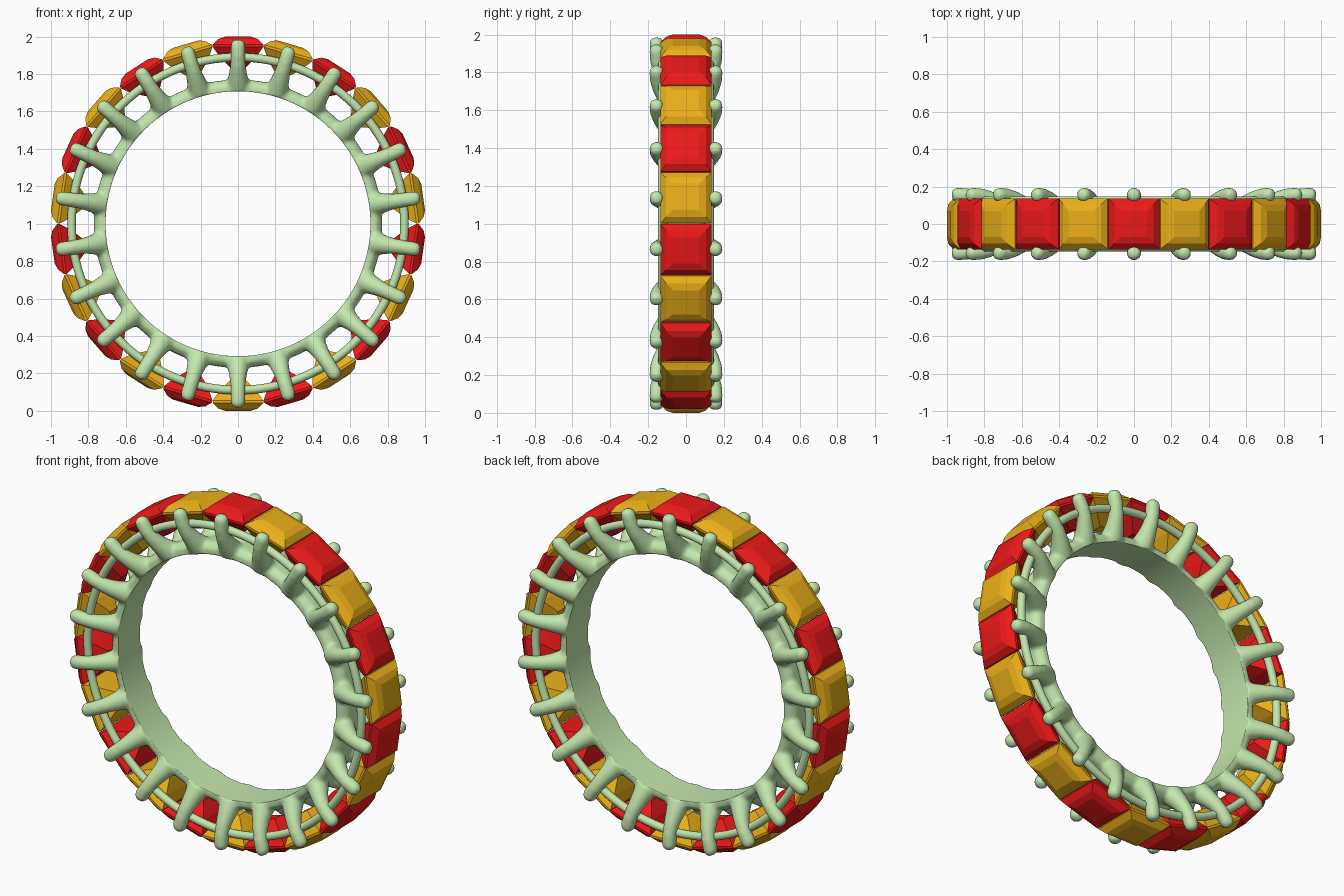
import bpy, bmesh, math
from mathutils import Matrix

if "Cube" in bpy.data.objects:
    bpy.data.objects.remove(bpy.data.objects["Cube"])

N = 22            # stones around the ring
CZ = 1.0          # ring centre height
col = bpy.context.collection


def material(name, rgb):
    m = bpy.data.materials.new(name)
    m.diffuse_color = (*rgb, 1)
    m.use_nodes = True
    m.node_tree.nodes["Principled BSDF"].inputs["Base Color"].default_value = m.diffuse_color
    return m


metal = material("pale_green_metal", (0.55, 0.80, 0.42))
red = material("red_stone", (0.85, 0.01, 0.01))
amber = material("amber_stone", (0.83, 0.43, 0.01))


def polar(r, y, a):
    return (r * math.sin(a), y, CZ + r * math.cos(a))


def lathe(bm, profile, seg):
    """Sweep a closed (radius, y) profile around the ring axis."""
    rings = [[bm.verts.new(polar(r, y, 2 * math.pi * i / seg)) for r, y in profile]
             for i in range(seg)]
    n = len(profile)
    for i in range(seg):
        a, b = rings[i], rings[(i + 1) % seg]
        for j in range(n):
            k = (j + 1) % n
            bm.faces.new((a[j], a[k], b[k], b[j]))
    bmesh.ops.recalc_face_normals(bm, faces=bm.faces)


# Splayed claw legs: one curve with a tapered spline per claw
LEG = [(0.715, 0.045, 0.066), (0.76, 0.078, 0.060), (0.80, 0.108, 0.050),
       (0.85, 0.137, 0.042), (0.90, 0.152, 0.040), (0.955, 0.156, 0.040),
       (0.972, 0.156, 0.035), (0.985, 0.156, 0.020)]
cu = bpy.data.curves.new("legs", 'CURVE')
cu.dimensions = '3D'
cu.bevel_depth = 1.0
cu.bevel_resolution = 4
cu.use_fill_caps = True
for i in range(N):
    for side in (-1, 1):
        sp = cu.splines.new('POLY')
        sp.points.add(len(LEG) - 1)
        for p, (r, y, rad) in zip(sp.points, LEG):
            p.co = (*polar(r, side * y, 2 * math.pi * i / N), 1)
            p.radius = rad
legs = bpy.data.objects.new("legs", cu)
col.objects.link(legs)
bpy.context.view_layer.update()
leg_mesh = bpy.data.meshes.new_from_object(
    legs.evaluated_get(bpy.context.evaluated_depsgraph_get()))
bpy.data.objects.remove(legs)

# Inner band joined with the legs, fused by voxel remesh and smoothing
bm = bmesh.new()
lathe(bm, [(0.68, -0.10), (0.74, -0.10), (0.77, -0.07),
           (0.77, 0.07), (0.74, 0.10), (0.68, 0.10)], 132)
bm.from_mesh(leg_mesh)
bmesh.ops.remove_doubles(bm, verts=bm.verts, dist=0.0001)
me = bpy.data.meshes.new("band_and_claws")
bm.to_mesh(me)
bm.free()
setting = bpy.data.objects.new("band_and_claws", me)
col.objects.link(setting)
rm = setting.modifiers.new("fuse", 'REMESH')
rm.mode = 'VOXEL'
rm.voxel_size = 0.011
sm = setting.modifiers.new("soften", 'SMOOTH')
sm.factor = 0.5
sm.iterations = 8
bpy.context.view_layer.update()
fused = bpy.data.meshes.new_from_object(
    setting.evaluated_get(bpy.context.evaluated_depsgraph_get()))
setting.modifiers.clear()
setting.data = fused

# Flatten the finger hole to a true cylinder
for v in fused.vertices:
    x, z = v.co.x, v.co.z - CZ
    r = math.hypot(x, z)
    if r < 0.708:
        v.co.x, v.co.z = x * 0.708 / r, CZ + z * 0.708 / r
fused.materials.clear()
fused.materials.append(metal)
fused.polygons.foreach_set("use_smooth", [True] * len(fused.polygons))

# Round wire rails, front and back
for name, y in (("front_rail", -0.125), ("back_rail", 0.125)):
    bm = bmesh.new()
    lathe(bm, [(0.89 + 0.023 * math.cos(t * math.pi / 6), y + 0.023 * math.sin(t * math.pi / 6))
               for t in range(12)], 132)
    me = bpy.data.meshes.new(name)
    bm.to_mesh(me)
    bm.free()
    me.materials.append(metal)
    me.polygons.foreach_set("use_smooth", [True] * len(me.polygons))
    col.objects.link(bpy.data.objects.new(name, me))


# Square step-cut stones: (half width, radius) layers from table to culet
def stone_mesh(name, mat):
    bm = bmesh.new()
    layers = [(0.07, 1.0), (0.105, 0.988), (0.135, 0.958), (0.135, 0.945),
              (0.095, 0.888), (0.03, 0.825)]
    rings = [[bm.verts.new((sx * h, sy * h, r))
              for sx, sy in ((-1, -1), (1, -1), (1, 1), (-1, 1))] for h, r in layers]
    for a, b in zip(rings, rings[1:]):
        for j in range(4):
            bm.faces.new((a[j], b[j], b[(j + 1) % 4], a[(j + 1) % 4]))
    bm.faces.new(rings[0])
    bm.faces.new(rings[-1][::-1])
    bmesh.ops.recalc_face_normals(bm, faces=bm.faces)
    me = bpy.data.meshes.new(name)
    bm.to_mesh(me)
    bm.free()
    me.materials.append(mat)
    return me


stones = [stone_mesh("red_stone", red), stone_mesh("amber_stone", amber)]
for i in range(N):
    ob = bpy.data.objects.new(f"stone_{i + 1:02d}", stones[i % 2])
    ob.matrix_world = (Matrix.Translation((0, 0, CZ))
                       @ Matrix.Rotation(2 * math.pi * i / N, 4, 'Y'))
    col.objects.link(ob)
